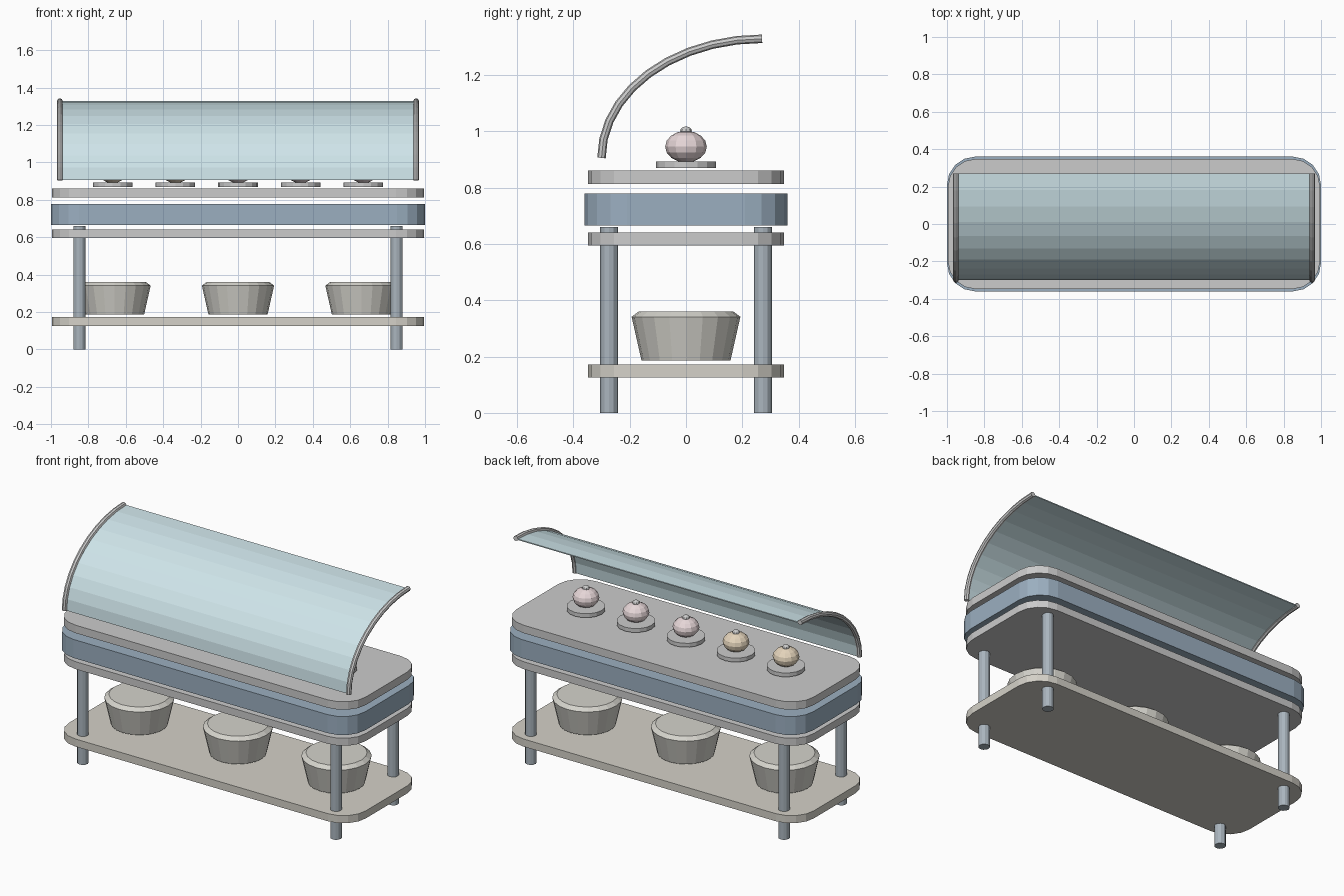
import bpy, bmesh, math

if "Cube" in bpy.data.objects:
    bpy.data.objects.remove(bpy.data.objects["Cube"])


def mat(name, rgb):
    m = bpy.data.materials.new(name)
    m.diffuse_color = (*rgb, 1)
    m.use_nodes = True
    m.node_tree.nodes["Principled BSDF"].inputs["Base Color"].default_value = m.diffuse_color
    return m


BLUE = mat("blue_panel", (0.33, 0.43, 0.53))
STEEL = mat("leg_steel", (0.40, 0.46, 0.51))
BEIGE = mat("shelf_beige", (0.66, 0.64, 0.58))
GLASS = mat("glass_blue", (0.62, 0.78, 0.82))
PINK = mat("pink_icing", (0.80, 0.68, 0.69))
TAN = mat("tan_icing", (0.78, 0.66, 0.50))
CREAM = mat("bowl_cream", (0.66, 0.65, 0.60))


def finish(name, bm, material=None):
    bmesh.ops.recalc_face_normals(bm, faces=bm.faces)
    me = bpy.data.meshes.new(name)
    bm.to_mesh(me)
    bm.free()
    ob = bpy.data.objects.new(name, me)
    bpy.context.collection.objects.link(ob)
    if material:
        me.materials.append(material)
    return ob


def slab(name, hx, hy, z0, z1, material=None, r=0.15, seg=4):
    """Rounded-corner board."""
    bm = bmesh.new()
    vs = []
    for i, (sx, sy) in enumerate(((1, 1), (-1, 1), (-1, -1), (1, -1))):
        for k in range(seg + 1):
            a = math.pi / 2 * (i + k / seg)
            vs.append(bm.verts.new((sx * (hx - r) + r * math.cos(a),
                                    sy * (hy - r) + r * math.sin(a), z0)))
    f = bm.faces.new(vs)
    top = bmesh.ops.extrude_face_region(bm, geom=[f], use_keep_orig=True)
    bmesh.ops.translate(bm, vec=(0, 0, z1 - z0),
                        verts=[v for v in top["geom"] if isinstance(v, bmesh.types.BMVert)])
    return finish(name, bm, material)


def lathe(name, profile, x, y, sides, material=None):
    """Closed turned solid from (radius, z) points."""
    bm = bmesh.new()
    rings = [[bm.verts.new((x + r * math.cos(2 * math.pi * k / sides),
                            y + r * math.sin(2 * math.pi * k / sides), z))
              for k in range(sides)] for r, z in profile]
    for a, b in zip(rings, rings[1:]):
        for k in range(sides):
            j = (k + 1) % sides
            bm.faces.new((a[k], a[j], b[j], b[k]))
    bm.faces.new(rings[0])
    bm.faces.new(rings[-1])
    return finish(name, bm, material)


def ball(name, x, z, r, rz, u, v, material=None):
    bm = bmesh.new()
    bmesh.ops.create_uvsphere(bm, u_segments=u, v_segments=v, radius=1)
    bmesh.ops.scale(bm, vec=(r, r, rz), verts=bm.verts)
    bmesh.ops.translate(bm, vec=(x, 0, z), verts=bm.verts)
    return finish(name, bm, material)


def arc(a, b, n=10):
    """Quarter ellipse in the yz plane, from low front to high back."""
    return [(0.27 - a * math.cos(math.pi / 2 * k / n),
             0.905 + b * math.sin(math.pi / 2 * k / n)) for k in range(n + 1)]


# boards and counter body
slab("lower_shelf", 0.995, 0.348, 0.126, 0.172, BEIGE)
slab("under_counter_board", 0.995, 0.348, 0.595, 0.64)
slab("counter_body", 1.0, 0.36, 0.666, 0.778, BLUE)
slab("counter_top", 0.995, 0.348, 0.813, 0.861)

# legs
for sx in (-1, 1):
    for sy in (-1, 1):
        lathe("leg", [(0.032, 0), (0.032, 0.66)], sx * 0.848, sy * 0.273, 12, STEEL)

# bowls on the lower shelf
for x in (-0.66, 0, 0.66):
    lathe("bowl", [(0.158, 0.186), (0.193, 0.341), (0.168, 0.36)], x, 0, 20, CREAM)

# plates with desserts
for i in range(-2, 3):
    x = i * 0.335
    lathe("plate", [(0.106, 0.869), (0.106, 0.893)], x, 0, 16)
    ball("dessert", x, 0.945, 0.074, 0.056, 12, 8, PINK if i >= 0 else TAN)
    ball("dessert_topping", x, 1.0, 0.021, 0.017, 8, 6)

# curved glass guard
bm = bmesh.new()
rows = [[bm.verts.new((x, y, z)) for x in (-0.94, 0.94)] for y, z in arc(0.566, 0.42)]
for p, q in zip(rows, rows[1:]):
    bm.faces.new((p[0], p[1], q[1], q[0]))
glass = finish("glass_guard", bm, GLASS)
sol = glass.modifiers.new("thickness", "SOLIDIFY")
sol.thickness = 0.006
sol.offset = 0

# guard end rails
for x in (-0.952, 0.952):
    cu = bpy.data.curves.new("guard_rail", "CURVE")
    cu.dimensions = "3D"
    cu.bevel_depth = 0.015
    cu.bevel_resolution = 2
    cu.use_fill_caps = True
    pts = arc(0.57, 0.423)
    sp = cu.splines.new("POLY")
    sp.points.add(len(pts) - 1)
    for p, (y, z) in zip(sp.points, pts):
        p.co = (x, y, z, 1)
    sp.use_smooth = False
    ob = bpy.data.objects.new("guard_rail", cu)
    bpy.context.collection.objects.link(ob)
